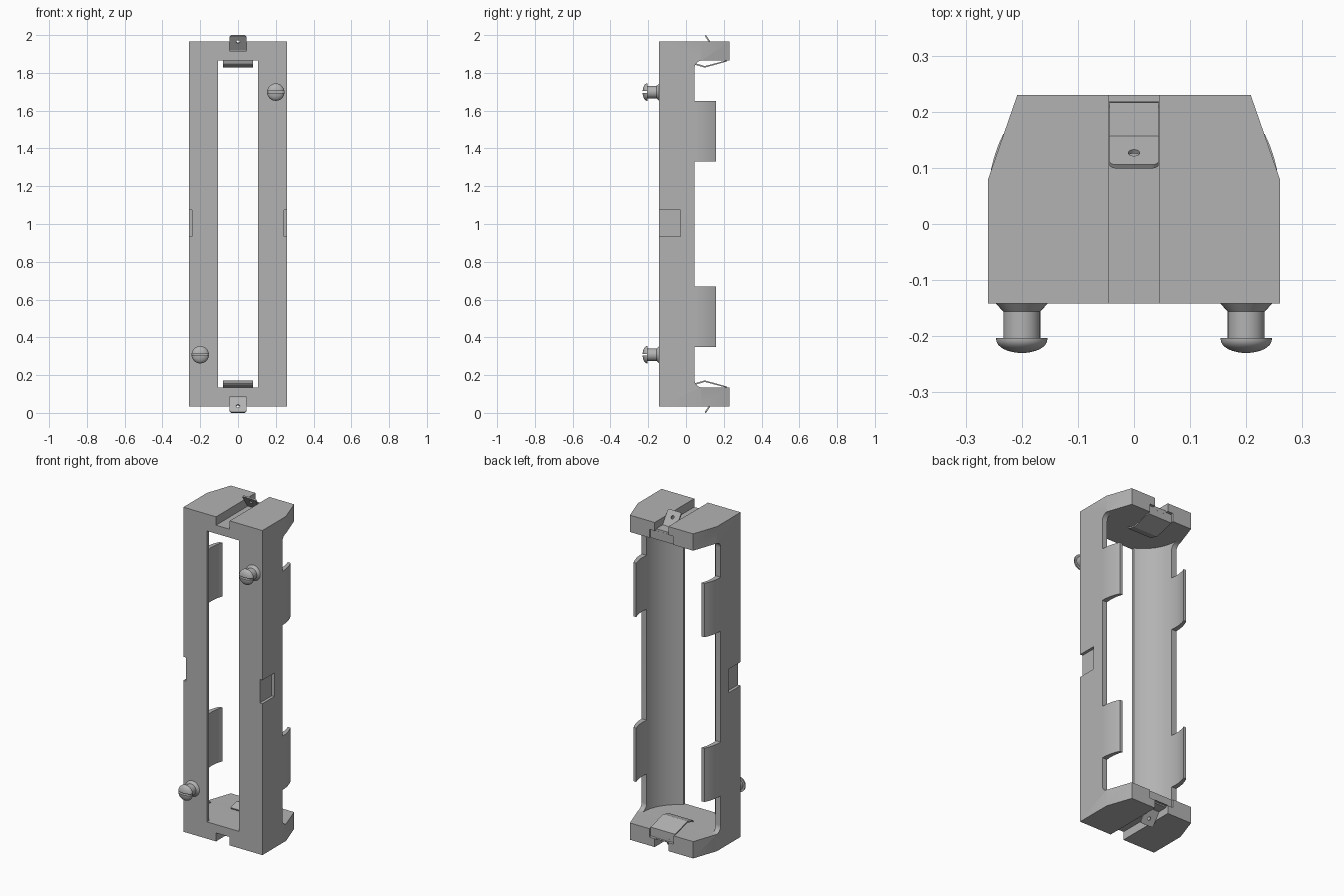
import bpy, bmesh, math
from mathutils import Matrix, Vector

cube = bpy.data.objects.get("Cube")
if cube:
    bpy.data.objects.remove(cube, do_unlink=True)

grey = bpy.data.materials.new("mid grey")
grey.use_nodes = True
grey.diffuse_color = (0.45, 0.45, 0.45, 1)
grey.node_tree.nodes["Principled BSDF"].inputs["Base Color"].default_value = grey.diffuse_color

# Every part has its origin at mid height, so it mirrors end to end.
CENTRE = Vector((0, 0, 1))
CAVITY_Y, CAVITY_R, END = 0.08, 0.23, 0.865


def finish(name, bm):
    bmesh.ops.recalc_face_normals(bm, faces=bm.faces)
    mesh = bpy.data.meshes.new(name)
    bm.to_mesh(mesh)
    bm.free()
    mesh.materials.append(grey)
    ob = bpy.data.objects.new(name, mesh)
    ob.location = CENTRE
    bpy.context.collection.objects.link(ob)
    return ob


def prism(name, points, axis, lo, hi):
    """Extrude a 2D outline along 'x' (points are y,z) or 'z' (points are x,y)."""
    bm = bmesh.new()
    place = (lambda p: (lo, p[0], p[1])) if axis == 'x' else (lambda p: (p[0], p[1], lo))
    step = (hi - lo, 0, 0) if axis == 'x' else (0, 0, hi - lo)
    face = bm.faces.new([bm.verts.new(place(p)) for p in points])
    out = bmesh.ops.extrude_face_region(bm, geom=[face])
    bmesh.ops.translate(bm, vec=step, verts=[v for v in out["geom"] if isinstance(v, bmesh.types.BMVert)])
    return finish(name, bm)


def box(name, x, y, z):
    return prism(name, [(x[0], y[0]), (x[1], y[0]), (x[1], y[1]), (x[0], y[1])], 'z', *z)


def arc(cx, cy, r, start, end, n):
    angles = [math.radians(start + (end - start) * i / n) for i in range(n + 1)]
    return [(cx + r * math.cos(a), cy + r * math.sin(a)) for a in angles]


def bake(ob):
    bpy.context.view_layer.update()
    mesh = bpy.data.meshes.new_from_object(ob.evaluated_get(bpy.context.evaluated_depsgraph_get()))
    ob.modifiers.clear()
    ob.data = mesh


def cut(ob, *cutters):
    for cutter in cutters:
        mod = ob.modifiers.new("cut", 'BOOLEAN')
        mod.operation, mod.solver, mod.object = 'DIFFERENCE', 'EXACT', cutter
        bake(ob)
        bpy.data.objects.remove(cutter, do_unlink=True)


def mirror(ob, x=False, z=False):
    mod = ob.modifiers.new("mirror", 'MIRROR')
    mod.use_axis = (x, False, z)
    mod.use_mirror_merge = False
    bake(ob)


def smooth(ob):
    bpy.ops.object.select_all(action='DESELECT')
    ob.select_set(True)
    bpy.context.view_layer.objects.active = ob
    bpy.ops.object.shade_smooth_by_angle(angle=math.radians(30))


# Holder body with chamfered back corners
half = [(0.26, -0.142), (0.26, 0.08), (0.208, 0.23)]
body = prism("holder_body", half + [(-x, y) for x, y in reversed(half)], 'z', -0.965, 0.965)

# Low side walls with filleted ends
r = 0.04
side = [(0.4, -END)] + arc(0.045 + r, -END + r, r, 270, 180, 8)
side += arc(0.045 + r, END - r, r, 180, 90, 8) + [(0.4, END)]
cut(body, prism("side_cutter", side, 'x', -0.5, 0.5))

# Round cell cavity and front window
cut(body,
    prism("cavity_cutter", arc(0, CAVITY_Y, CAVITY_R, 0, 360, 64)[:-1], 'z', -END, END),
    box("window_cutter", (-0.105, 0.105), (-0.3, 0.02), (-END, END)))

# Side notches, end slots and contact recesses
for s in (-1, 1):
    cut(body,
        box("notch_cutter", sorted((s * 0.243, s * 0.4)), (-0.3, -0.03), (-0.065, 0.075)),
        box("slot_cutter", (-0.045, 0.045), (-0.3, 0.4), sorted((s * 0.915, s * 1.2))),
        box("recess_cutter", (-0.08, 0.08), (0.208, 0.4), sorted((s * 0.8, s * 0.915))))
smooth(body)

# Curved retaining tabs
def level(cy, radius, y):
    return math.degrees(math.asin((y - cy) / radius))

outer = arc(0, 0.045, 0.26, level(0.045, 0.26, 0.035), level(0.045, 0.26, 0.16), 10)
inner = arc(0, CAVITY_Y, CAVITY_R, level(CAVITY_Y, CAVITY_R, 0.16), level(CAVITY_Y, CAVITY_R, 0.035), 10)
tabs = prism("retaining_tabs", outer + inner, 'z', 0.33, 0.65)
mirror(tabs, x=True, z=True)
smooth(tabs)


# Bent sheet contacts
def strip(name, path, w):
    bm = bmesh.new()
    rows = [[bm.verts.new((x, y, z)) for x in (-w, w)] for y, z in path]
    for a, b in zip(rows, rows[1:]):
        bm.faces.new((a[0], a[1], b[1], b[0]))
    ob = finish(name, bm)
    thicken(ob)
    return ob


def thicken(ob):
    mod = ob.modifiers.new("thickness", 'SOLIDIFY')
    mod.thickness, mod.offset = 0.008, 0
    bake(ob)


mirror(strip("contact_base", [(0.155, 0.92), (0.214, 0.92), (0.214, 0.9)], 0.044), z=True)
mirror(strip("contact_spring", [(0.214, 0.912), (0.214, 0.863), (0.1, 0.832), (0.045, 0.848)], 0.08), z=True)

# Solder lugs: rounded, tilted plates with a hole
length, lean = 0.094, math.atan2(0.077, -0.052)
tilt = Matrix.Translation((0, 0.155, 0.92)) @ Matrix.Rotation(lean, 4, 'X')
bm = bmesh.new()
shape = [(-0.044, 0), (0.044, 0)] + arc(0.032, length - 0.012, 0.012, 0, 90, 5)
shape += arc(-0.032, length - 0.012, 0.012, 90, 180, 5)
bm.faces.new([bm.verts.new(tilt @ Vector((x, y, 0))) for x, y in shape])
lug = finish("solder_lugs", bm)
thicken(lug)
drill = prism("hole_cutter", arc(0, 0.056, 0.01, 0, 360, 20)[:-1], 'z', -0.05, 0.05)
drill.data.transform(tilt)
cut(lug, drill)
mirror(lug, z=True)

# Slotted dome-head screws
profile = [(0, -0.13), (0.046, -0.13), (0.046, -0.142), (0.033, -0.156), (0.033, -0.203), (0.046, -0.203)]
profile += [(0.046 * math.cos(i * math.pi / 16), -0.206 - 0.024 * math.sin(i * math.pi / 16)) for i in range(9)]
for name, x, z in (("upper_screw", 0.2, 0.698), ("lower_screw", -0.2, -0.692)):
    bm = bmesh.new()
    verts = [bm.verts.new((px, y, 0)) for px, y in profile]
    edges = [bm.edges.new(pair) for pair in zip(verts, verts[1:])]
    bmesh.ops.spin(bm, geom=verts + edges, cent=(0, 0, 0), axis=(0, 1, 0), angle=math.tau, steps=32)
    bmesh.ops.remove_doubles(bm, verts=bm.verts, dist=0.0001)
    bmesh.ops.translate(bm, verts=bm.verts, vec=(x, 0, z))
    screw = finish(name, bm)
    cut(screw, box("screw_slot_cutter", (x - 0.1, x + 0.1), (-0.3, -0.207), (z - 0.005, z + 0.005)))
    smooth(screw)
